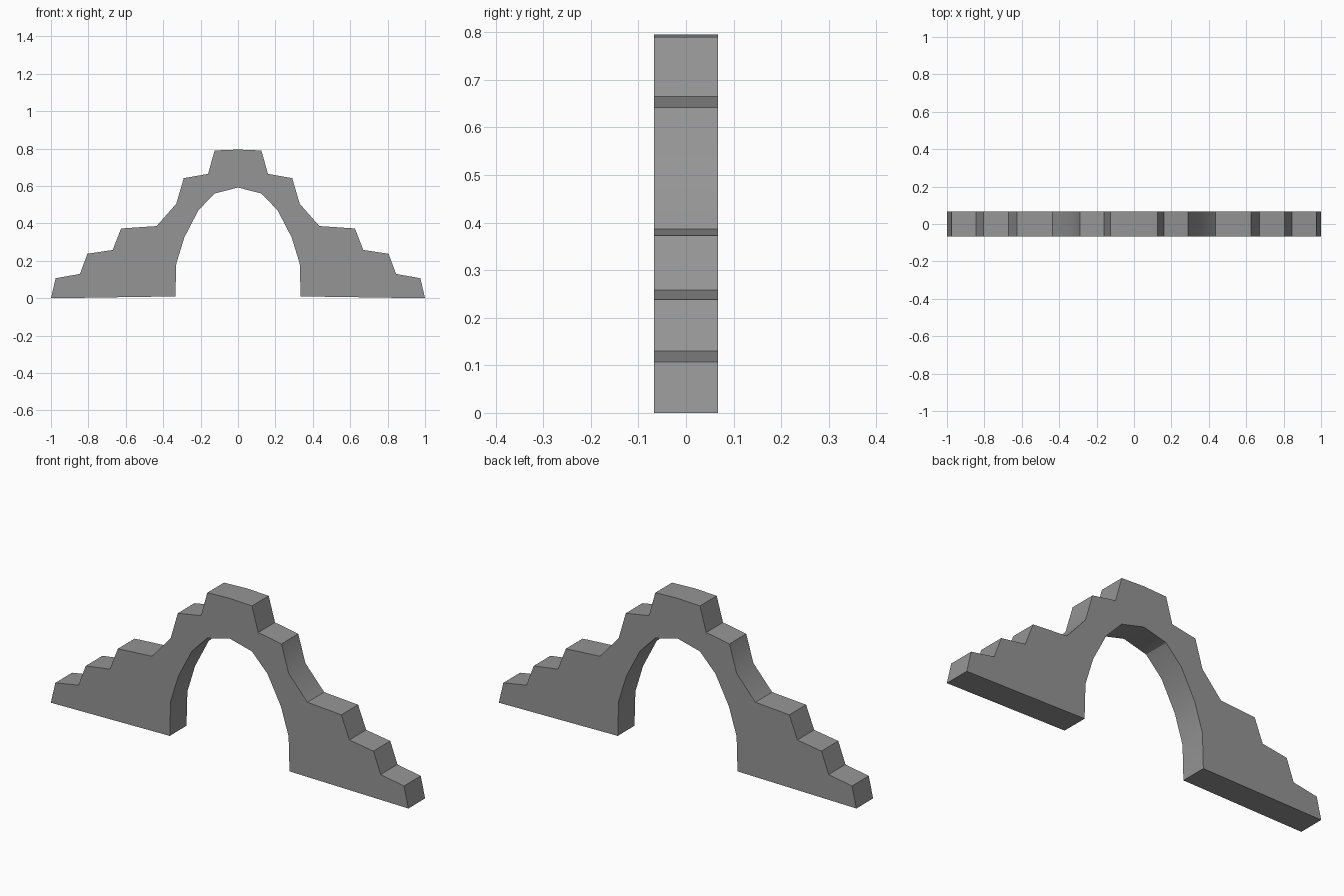
import bpy
import bmesh
import math

cube = bpy.data.objects.get("Cube")
if cube:
    bpy.data.objects.remove(cube, do_unlink=True)

HALF_DEPTH = 0.067

# Stone material
stone = bpy.data.materials.new("grey stone")
stone.use_nodes = True
colour = (0.3, 0.3, 0.3, 1)
stone.diffuse_color = colour
stone.node_tree.nodes["Principled BSDF"].inputs["Base Color"].default_value = colour

# Half profile: stepped outside from crown to foot, then arch from foot to crown
steps = [(0, 0.795), (0.125, 0.79), (0.16, 0.665), (0.29, 0.642), (0.33, 0.505),
         (0.435, 0.386), (0.625, 0.373), (0.67, 0.258), (0.805, 0.238),
         (0.845, 0.13), (0.975, 0.107), (1, 0)]
arch = [(0.335, 0.01), (0.33, 0.185), (0.287, 0.325), (0.212, 0.47),
        (0.125, 0.56), (0, 0.592)]
half = steps + arch
mirrored = [(-x, z) for x, z in reversed(half) if x > 0]
outline = half + mirrored

# Stepped arch, extruded through its depth
bm = bmesh.new()
front = bm.faces.new([bm.verts.new((x, -HALF_DEPTH, z)) for x, z in outline])
extruded = bmesh.ops.extrude_face_region(bm, geom=[front], use_keep_orig=True)
back = [v for v in extruded["geom"] if isinstance(v, bmesh.types.BMVert)]
bmesh.ops.translate(bm, verts=back, vec=(0, 2 * HALF_DEPTH, 0))
bmesh.ops.recalc_face_normals(bm, faces=bm.faces)

mesh = bpy.data.meshes.new("stepped_arch")
bm.to_mesh(mesh)
bm.free()
mesh.materials.append(stone)
bridge = bpy.data.objects.new("stepped_arch", mesh)
bpy.context.collection.objects.link(bridge)

# Smooth gentle bends, keep step edges sharp
bpy.ops.object.select_all(action="DESELECT")
bridge.select_set(True)
bpy.context.view_layer.objects.active = bridge
bpy.ops.object.shade_smooth_by_angle(angle=math.radians(30))
